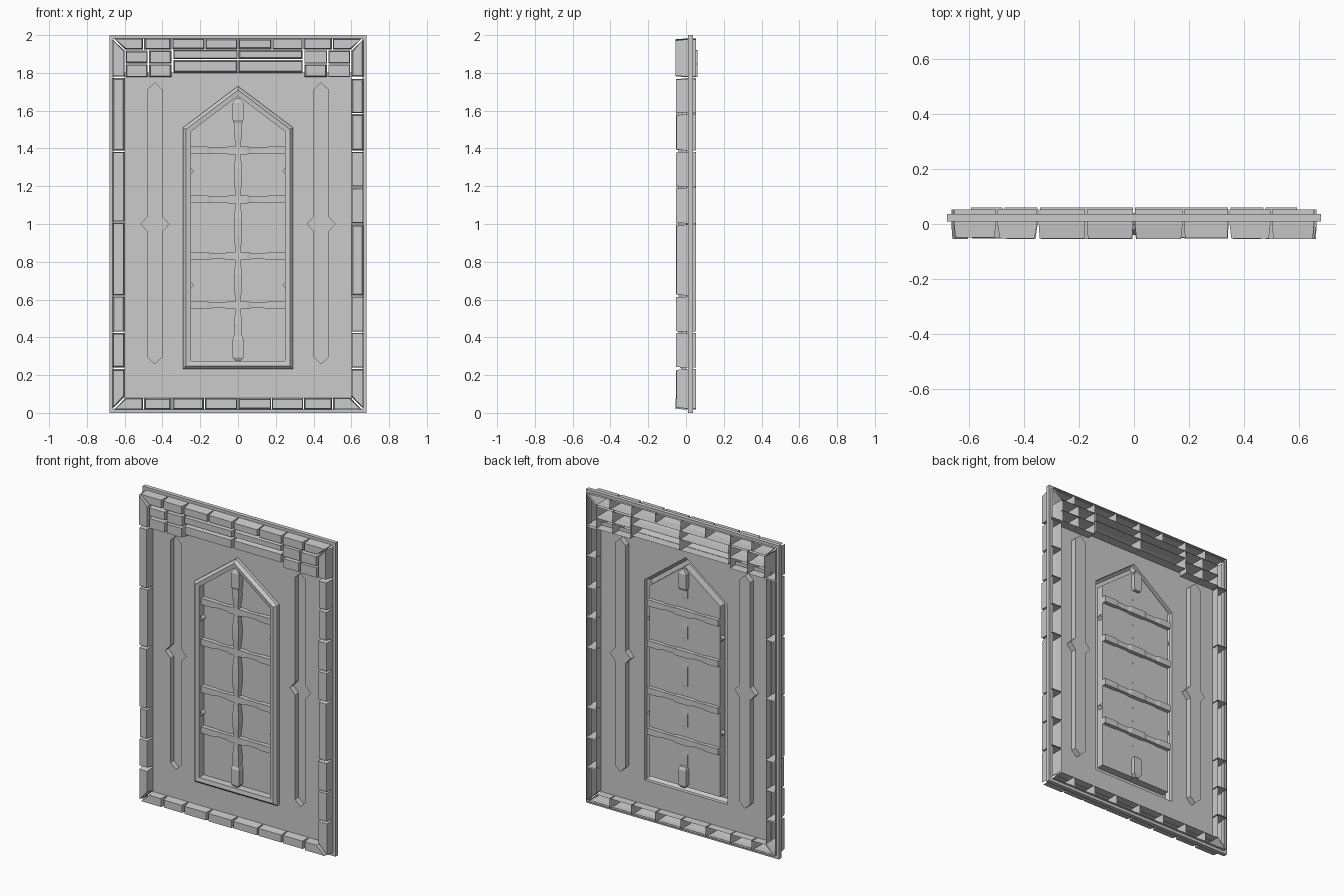
import bpy, bmesh, random
from mathutils import Vector

random.seed(4)
cube = bpy.data.objects.get("Cube")
if cube:
    bpy.data.objects.remove(cube, do_unlink=True)

stone = bpy.data.materials.new("grey_stone")
stone.use_nodes = True
GREY = (0.6, 0.6, 0.6, 1)
stone.diffuse_color = GREY
stone.node_tree.nodes["Principled BSDF"].inputs["Base Color"].default_value = GREY


def finish(name, bm, recalc=True):
    if recalc:
        bmesh.ops.recalc_face_normals(bm, faces=bm.faces)
    mesh = bpy.data.meshes.new(name)
    bm.to_mesh(mesh)
    bm.free()
    mesh.materials.append(stone)
    obj = bpy.data.objects.new(name, mesh)
    bpy.context.collection.objects.link(obj)
    return obj


def loft(name, loops, start=False, end=True, closed=False):
    """Skin a series of equal-length 3D loops."""
    bm = bmesh.new()
    rows = [[bm.verts.new(p) for p in loop] for loop in loops]
    pairs = list(zip(rows, rows[1:]))
    if closed:
        pairs.append((rows[-1], rows[0]))
    for a, b in pairs:
        for i in range(len(a)):
            j = (i + 1) % len(a)
            bm.faces.new((a[i], a[j], b[j], b[i]))
    if start:
        bm.faces.new(rows[0])
    if end:
        bm.faces.new(rows[-1])
    return finish(name, bm)


def at_y(points, y):
    return [(x, y, z) for x, z in points]


def rect(x0, x1, z0, z1):
    return [(x0, z0), (x1, z0), (x1, z1), (x0, z1)]


def mirror(points):
    return [(-x, z) for x, z in points]


def brick(name, quad, back=0.052):
    """Hollow block, open at the back, with an unevenly tapered front."""
    mid = sum((Vector(p) for p in quad), Vector((0, 0))) / 4
    sx, sz = random.uniform(.002, .009), random.uniform(.002, .009)
    face = [(x - sx * (1 if x > mid.x else -1), z - sz * (1 if z > mid.y else -1))
            for x, z in quad]
    loft(name, [at_y(quad, back), at_y(quad, 0.0),
                at_y(face, random.uniform(-.055, -.049))])


def row(name, xs, z0, z1, back=0.052, gap=0.003):
    for i, (a, b) in enumerate(zip(xs, xs[1:])):
        brick(f"{name}_{i + 1}", rect(a + gap, b - gap, z0, z1), back)


def column(name, zs, x0, x1, gap=0.003):
    for i, (a, b) in enumerate(zip(zs, zs[1:])):
        brick(f"{name}_{i + 1}", rect(x0, x1, a + gap, b - gap))


# Thin rim around the whole panel
outer, inner = rect(-.68, .68, 0, 2), rect(-.66, .66, .02, 1.98)
loft("outer_rim", [at_y(outer, .01), at_y(outer, .036),
                   at_y(inner, .036), at_y(inner, .01)], end=False, closed=True)

# Side, bottom and top blocks
column("left_block", [.237, .427, .618, 1.0, 1.195, 1.385, 1.585, 1.77], .6, .665)
column("right_block", [.237, .427, .618, 1.01, 1.385, 1.775], -.665, -.6)
row("bottom_block", [-.5, -.35, -.178, 0, .178, .347, .5], .018, .078)
row("top_block", [-.5, -.35, -.175, 0, .18, .345, .5], 1.925, 1.982)
row("upper_course", [-.345, 0, .345], 1.873, 1.922, .06)
row("lower_course", [-.345, 0, .345], 1.80, 1.868, .06)
row("right_upper_block", [-.597, -.475, -.348], 1.85, 1.918, .06)
row("right_lower_block", [-.597, -.475, -.348], 1.778, 1.845, .06)
row("left_upper_block", [.348, .475, .597], 1.85, 1.918, .06)
row("left_lower_block", [.348, .475, .597], 1.778, 1.845, .06)

# Mitred corner blocks
corners = {
    "bottom_corner": [(.503, .018), (.655, .018), (.597, .078), (.503, .078)],
    "lower_side_corner": [(.6, .085), (.665, .023), (.665, .233), (.6, .233)],
    "top_corner": [(.503, 1.925), (.597, 1.925), (.655, 1.982), (.503, 1.982)],
    "upper_side_corner": [(.6, 1.78), (.665, 1.78), (.665, 1.977), (.6, 1.918)],
}
for name, quad in corners.items():
    brick("left_" + name, quad)
    brick("right_" + name, mirror(quad))


# Outlines of the pointed window and the side grooves
def arch(d):
    side, shoulder, foot = .292 - d, 1.51 - .5 * d, .232 + d
    return [(-side, foot), (side, foot), (side, shoulder),
            (0, 1.73 - 1.25 * d), (-side, shoulder)]


def groove(cx):
    half = [(0, .26), (.037, .295), (.037, .96), (.074, 1.0),
            (.037, 1.04), (.037, 1.712), (0, 1.747)]
    return [(cx + x, z) for x, z in half + mirror(half)[-2:0:-1]]


grooves = {"left_groove": groove(.44), "right_groove": groove(-.44)}

# Thin wall sheet with openings
bm = bmesh.new()
for outline in [rect(-.602, .602, .075, 1.802), arch(0), *grooves.values()]:
    vs = [bm.verts.new(p) for p in at_y(outline, 0)]
    for i, v in enumerate(vs):
        bm.edges.new((v, vs[(i + 1) % len(vs)]))
bmesh.ops.triangle_fill(bm, use_beauty=True, use_dissolve=False,
                        edges=bm.edges[:], normal=(0, -1, 0))
for f in bm.faces:
    f.normal_update()
    if f.normal.y > 0:
        f.normal_flip()
finish("wall_sheet", bm, recalc=False)

for name, outline in grooves.items():
    loft(name, [at_y(outline, 0), at_y(outline, .036)])

# Raised window frame, hollow behind, closed by a recessed pane
loft("window_frame_and_pane",
     [at_y(arch(d), y) for d, y in
      [(0, 0), (0, -.022), (.017, -.04), (.042, -.036), (.042, .012)]])


# Wrought bars whose section swells and narrows along their length
def bar(name, stations, y, vertical=False, at=0):
    loops = []
    for t, w, h in stations:
        corners = [(-w, -h), (w, -h), (w, h), (-w, h)]
        loops.append([(a, y + b, t) if vertical else (t, y + b, at + a)
                      for a, b in corners])
    loft(name, loops, start=True)


right_half = [(.05, .021, .028), (.07, .016, .022), (.14, .016, .022),
              (.165, .02, .027), (.25, .02, .027)]
cross = [(-t, w, h) for t, w, h in right_half[::-1]] + right_half
levels = [.57, .83, 1.13, 1.39]
for i, z in enumerate(levels):
    bar(f"cross_bar_{i + 1}", cross, .01, at=z)

upright = [(.28, .02, .02)]
for z in levels:
    upright += [(z - .1, .022, .02), (z - .03, .014, .016),
                (z + .03, .014, .016), (z + .1, .022, .02)]
bar("upright_bar", upright + [(1.62, .02, .02)], -.006, vertical=True)

# Caps on the ends of the upright
bar("bottom_cap", [(.272, .012, .025), (.292, .028, .036), (.39, .028, .036),
                   (.408, .022, .028)], .004, vertical=True)
bar("top_cap", [(1.535, .022, .03), (1.55, .028, .036), (1.64, .028, .036),
                (1.665, .008, .025)], .004, vertical=True)

# Small diamond studs on the inner window edge
for side, sx in (("left", 1), ("right", -1)):
    for level, z in (("lower", .675), ("upper", 1.28)):
        diamond = [(sx * .25 + a, z + b) for a, b in
                   [(-.016, 0), (0, -.018), (.016, 0), (0, .018)]]
        loft(f"{side}_{level}_stud", [at_y(diamond, .012), at_y(diamond, -.02)])
